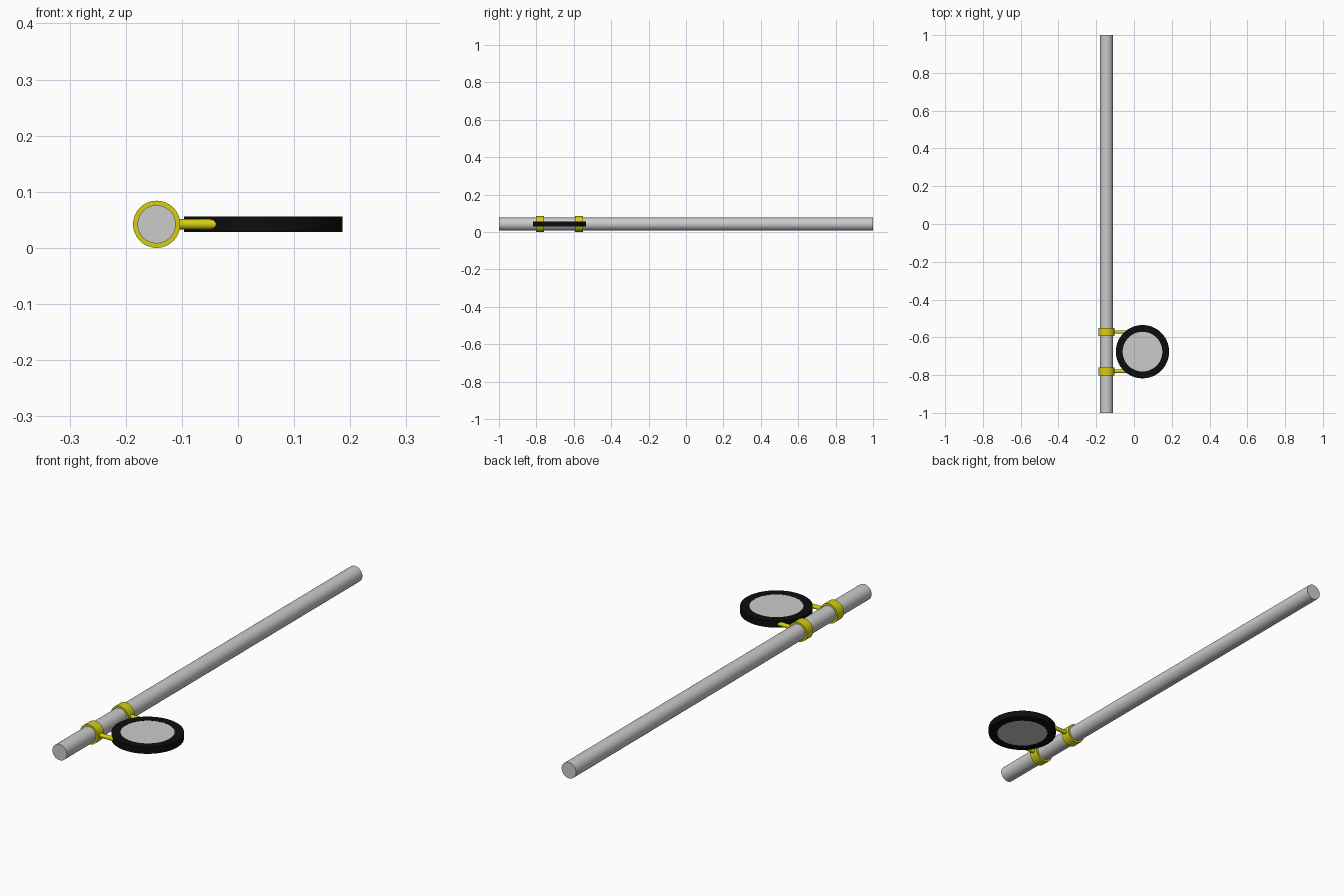
import bpy, bmesh, math
from mathutils import Matrix

if "Cube" in bpy.data.objects:
    bpy.data.objects.remove(bpy.data.objects["Cube"])

Z = 0.042            # height of the common axis
PIPE_X = -0.145
WHEEL = (0.045, -0.676)


def material(name, color):
    m = bpy.data.materials.new(name)
    m.diffuse_color = color
    m.use_nodes = True
    m.node_tree.nodes["Principled BSDF"].inputs["Base Color"].default_value = m.diffuse_color
    return m


yellow = material("yellow", (0.65, 0.63, 0.005, 1))
black = material("black", (0.004, 0.004, 0.004, 1))


def lathe(name, profile, loc, axis="Z", mat=None, closed=False, steps=64):
    """Spin an (r, height) profile around an axis."""
    bm = bmesh.new()
    pts = profile + profile[:1] if closed else profile
    verts = [bm.verts.new((r, 0, h)) for r, h in pts]
    edges = [bm.edges.new(p) for p in zip(verts, verts[1:])]
    bmesh.ops.spin(bm, geom=verts + edges, cent=(0, 0, 0), axis=(0, 0, 1),
                   angle=math.tau, steps=steps)
    bmesh.ops.remove_doubles(bm, verts=bm.verts, dist=1e-5)
    bmesh.ops.recalc_face_normals(bm, faces=bm.faces)
    rot = {"Z": Matrix(), "Y": Matrix.Rotation(math.pi / 2, 4, "X"),
           "X": Matrix.Rotation(math.pi / 2, 4, "Y")}[axis]
    bm.transform(rot)
    mesh = bpy.data.meshes.new(name)
    bm.to_mesh(mesh)
    bm.free()
    ob = bpy.data.objects.new(name, mesh)
    bpy.context.collection.objects.link(ob)
    ob.location = loc
    if mat:
        mesh.materials.append(mat)
    bpy.context.view_layer.objects.active = ob
    bpy.ops.object.select_all(action="DESELECT")
    ob.select_set(True)
    bpy.ops.object.shade_smooth_by_angle(angle=math.radians(35))
    return ob


def rod(r, length):
    h = length / 2
    return [(0, -h), (r, -h), (r, h), (0, h)]


def ring(r_in, r_out, length):
    h = length / 2
    return [(r_in, -h), (r_out, -h), (r_out, h), (r_in, h)]


# Long pipe
lathe("pipe", rod(0.034, 2.0), (PIPE_X, 0, Z), "Y")

# Round frame with its flush disc
lathe("round_frame", ring(0.105, 0.141, 0.028), (*WHEEL, Z), "Z", black, True, 96)
lathe("disc", rod(0.105, 0.027), (*WHEEL, Z), "Z", steps=96)

# Two clamps, each with an arm running into the frame
for name, y in (("front", -0.780), ("back", -0.572)):
    lathe(name + "_clamp", ring(0.034, 0.042, 0.043), (PIPE_X, y, Z), "Y", yellow, True)
    x0, x1 = PIPE_X + 0.036, -0.035
    lathe(name + "_arm", rod(0.009, x1 - x0), ((x0 + x1) / 2, y, Z), "X", yellow, steps=32)
